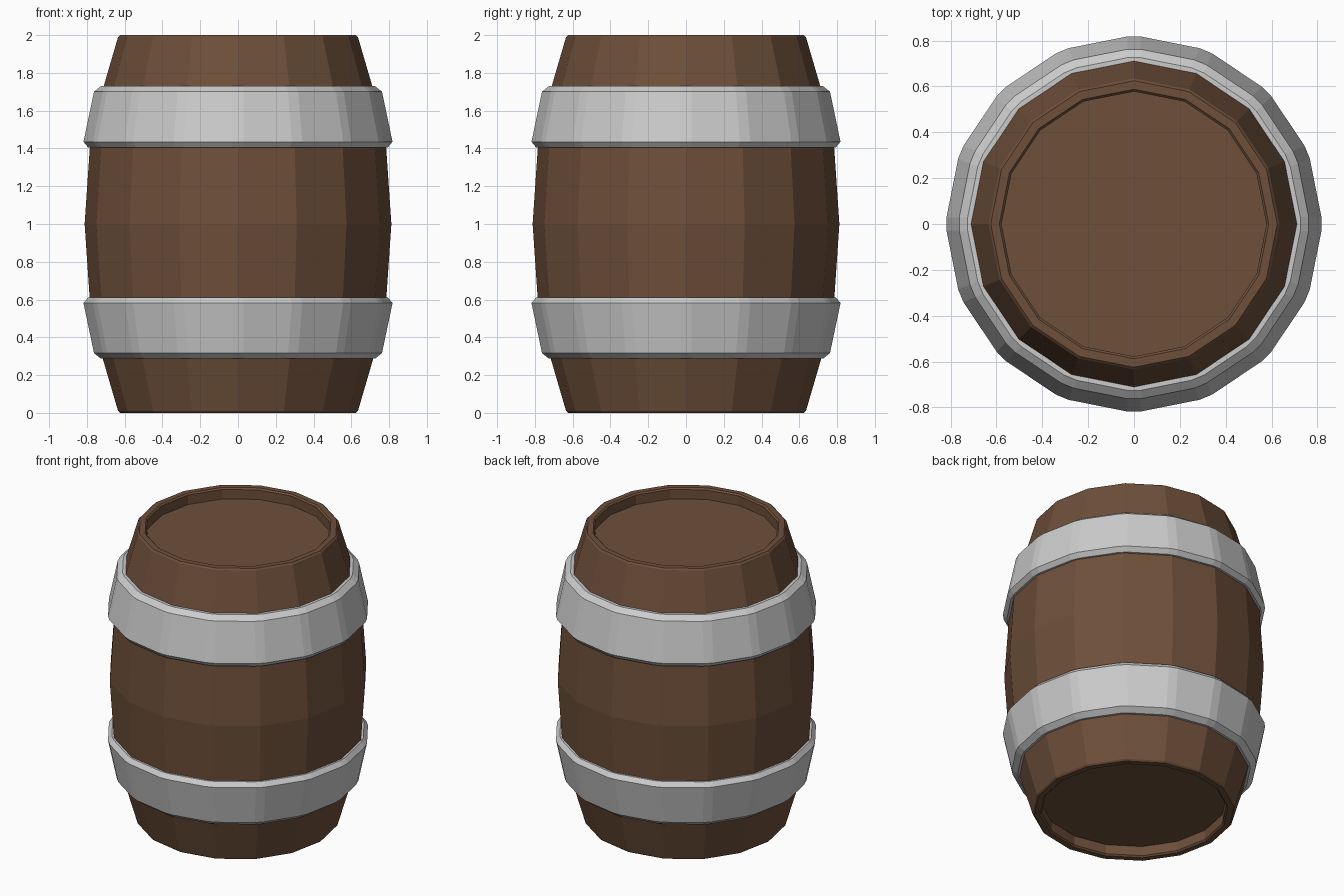
import bpy, bmesh
from math import cos, sin, tau

if "Cube" in bpy.data.objects:
    bpy.data.objects.remove(bpy.data.objects["Cube"])

SIDES = 16


def lathe(name, profile, closed):
    """Revolve (radius, z) points; cap the ends, or close the profile into a ring."""
    bm = bmesh.new()
    rings = [[bm.verts.new((r * cos(tau * i / SIDES), r * sin(tau * i / SIDES), z))
              for i in range(SIDES)] for r, z in profile]
    pairs = list(zip(rings, rings[1:]))
    if closed:
        pairs.append((rings[-1], rings[0]))
    else:
        bm.faces.new(rings[0])
        bm.faces.new(rings[-1])
    for a, b in pairs:
        for i in range(SIDES):
            j = (i + 1) % SIDES
            bm.faces.new((a[i], a[j], b[j], b[i]))
    bmesh.ops.recalc_face_normals(bm, faces=bm.faces)
    mesh = bpy.data.meshes.new(name)
    bm.to_mesh(mesh)
    bm.free()
    obj = bpy.data.objects.new(name, mesh)
    bpy.context.collection.objects.link(obj)
    return obj


wood = bpy.data.materials.new("wood")
wood.diffuse_color = (0.155, 0.078, 0.042, 1)
wood.use_nodes = True
wood.node_tree.nodes["Principled BSDF"].inputs["Base Color"].default_value = wood.diffuse_color

# Wooden body: recessed head, bevelled rim, bulging staves (mirrored about z = 1)
half = [(0.578, 1.925), (0.578, 1.99), (0.588, 2.0), (0.625, 2.0),
        (0.635, 1.99), (0.778, 1.5)]
body_profile = half + [(0.812, 1.0)] + [(r, 2 - z) for r, z in reversed(half)]
body = lathe("barrel_body", body_profile, False)
body.data.materials.append(wood)

# Metal hoops: tapered rings with chamfered edges, the lower one upside down
hoop = [(0.762, 0.162), (0.83, -0.162), (0.74, -0.162), (0.67, 0.162)]
for name, centre, flip in (("upper_hoop", 1.568, 1), ("lower_hoop", 0.449, -1)):
    ring = lathe(name, [(r, centre + flip * z) for r, z in hoop], True)
    bevel = ring.modifiers.new("chamfer", 'BEVEL')
    bevel.width = 0.03
    bevel.segments = 1
    bevel.limit_method = 'NONE'
